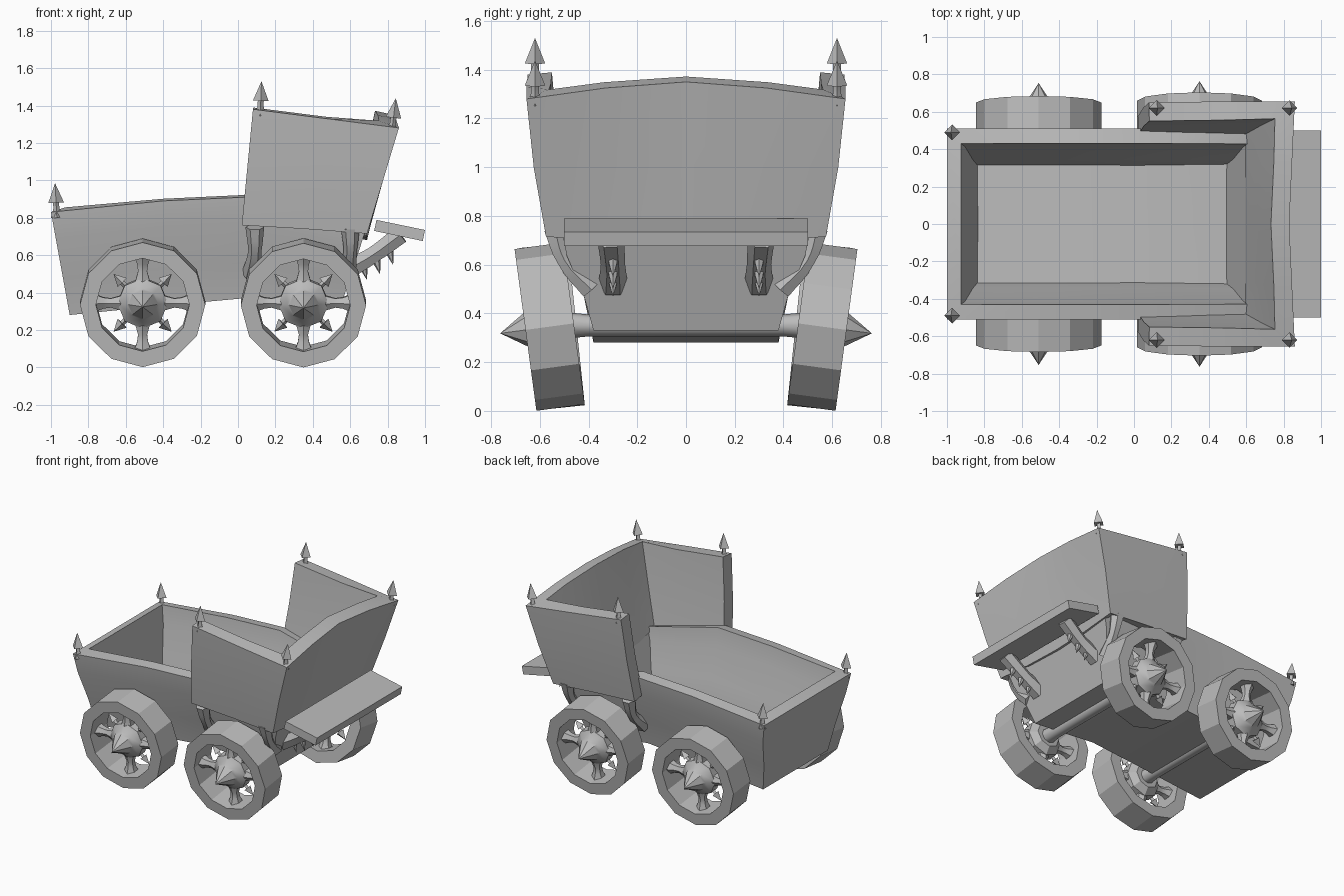
import bpy, bmesh
from math import cos, sin, tau, pi, radians
from mathutils import Matrix, Vector

if "Cube" in bpy.data.objects:
    bpy.data.objects.remove(bpy.data.objects["Cube"])

grey = bpy.data.materials.new("plain grey")
grey.use_nodes = True
grey.diffuse_color = (0.5, 0.5, 0.5, 1)
grey.node_tree.nodes["Principled BSDF"].inputs["Base Color"].default_value = (0.5, 0.5, 0.5, 1)


def finish(obj, smooth=None):
    obj.data.materials.clear()
    obj.data.materials.append(grey)
    if smooth:
        bpy.ops.object.select_all(action='DESELECT')
        obj.select_set(True)
        bpy.context.view_layer.objects.active = obj
        bpy.ops.object.shade_smooth_by_angle(angle=radians(smooth))
    return obj


def add_mesh(name, bm, matrix=Matrix(), smooth=None):
    mesh = bpy.data.meshes.new(name)
    bm.to_mesh(mesh)
    bm.free()
    obj = bpy.data.objects.new(name, mesh)
    bpy.context.collection.objects.link(obj)
    obj.matrix_world = matrix
    return finish(obj, smooth)


def lathe(name, profile, seg, matrix=Matrix(), smooth=None, ring=False):
    """Spin (radius, height) pairs about z; a ring joins its last row to its first."""
    bm = bmesh.new()
    rows = [[bm.verts.new((r * cos(tau * i / seg), r * sin(tau * i / seg), h))
             for i in range(seg)] for r, h in profile]
    pairs = list(zip(rows, rows[1:] + ([rows[0]] if ring else [])))
    for a, b in pairs:
        for i in range(seg):
            j = (i + 1) % seg
            bm.faces.new((a[i], a[j], b[j], b[i]))
    if not ring:
        bm.faces.new(rows[0])
        bm.faces.new(rows[-1])
    bmesh.ops.remove_doubles(bm, verts=bm.verts, dist=0.0005)
    bmesh.ops.recalc_face_normals(bm, faces=bm.faces)
    return add_mesh(name, bm, matrix, smooth)


def shell(name, rows, thickness, inside, capped=False):
    """Loft rows of points into a sheet and thicken it inward."""
    bm = bmesh.new()
    grid = [[bm.verts.new(p) for p in row] for row in rows]
    for a, b in zip(grid, grid[1:]):
        for i in range(len(a) - 1):
            bm.faces.new((a[i], a[i + 1], b[i + 1], b[i]))
    if capped:
        bm.faces.new(grid[0])
        bm.faces.new(grid[-1])
    bmesh.ops.recalc_face_normals(bm, faces=bm.faces)
    facing = sum(f.normal.dot(f.calc_center_median() - Vector(inside)) for f in bm.faces)
    if facing < 0:
        bmesh.ops.reverse_faces(bm, faces=bm.faces)
    obj = add_mesh(name, bm)
    mod = obj.modifiers.new("thickness", 'SOLIDIFY')
    mod.thickness, mod.offset, mod.use_even_offset = thickness, -1, True
    bpy.context.view_layer.objects.active = obj
    obj.select_set(True)
    bpy.ops.object.modifier_apply(modifier=mod.name)
    return finish(obj, 40)


def tube(name, points, radii):
    curve = bpy.data.curves.new(name, 'CURVE')
    curve.dimensions = '3D'
    curve.bevel_depth, curve.bevel_resolution = 1, 1
    curve.use_fill_caps, curve.resolution_u = True, 4
    spline = curve.splines.new('BEZIER')
    spline.bezier_points.add(len(points) - 1)
    for bp, p, r in zip(spline.bezier_points, points, radii):
        bp.co, bp.radius = p, r
        bp.handle_left_type = bp.handle_right_type = 'AUTO'
    obj = bpy.data.objects.new(name, curve)
    bpy.context.collection.objects.link(obj)
    bpy.ops.object.select_all(action='DESELECT')
    obj.select_set(True)
    bpy.context.view_layer.objects.active = obj
    bpy.ops.object.convert(target='MESH')
    return finish(bpy.context.object, 50)


# Tub: skewed U sections, closed at both ends
half = [(0.51, 1), (0.49, 0.75), (0.42, 0.35), (0.38, 0)]
section = half + [(0, 0)] + [(-y, h) for y, h in reversed(half)]
stations = [(-0.9, -1.0, 0.28, 0.83), (-0.4, -0.4, 0.33, 0.89),
            (0.04, 0.04, 0.37, 0.91), (0.55, 0.685, 0.33, 0.74)]
rows = [[(xb + (xt - xb) * h, y, zb + (zt - zb) * h) for y, h in section]
        for xb, xt, zb, zt in stations]
shell("tub", rows, 0.08, (-0.1, 0, 0.7), capped=True)

# High seat back wrapping round three sides
top = [(0.08, 0.65, 1.38), (0.47, 0.655, 1.33), (0.86, 0.655, 1.28),
       (0.845, 0.33, 1.325), (0.83, 0, 1.35)]
low = [(0.02, 0.575, 0.76), (0.36, 0.575, 0.74), (0.69, 0.575, 0.715),
       (0.69, 0.3, 0.69), (0.69, 0, 0.68)]


def both_sides(pts):
    return pts + [(x, -y, z) for x, y, z in reversed(pts[:-1])]


middle = [tuple((Vector(a) + Vector(b)) / 2 + Vector((0, 0.01 if a[1] > 0.5 else 0, 0)))
          for a, b in zip(top, low)]
shell("seat_back", [both_sides(r) for r in (top, middle, low)], 0.1, (0.2, 0, 1.05))

# Rear tray
bm = bmesh.new()
bmesh.ops.create_cube(bm, size=1, matrix=Matrix.Diagonal((0.265, 1.0, 0.06, 1)))
add_mesh("rear_tray", bm, Matrix.Translation((0.864, 0, 0.732)) @ Matrix.Rotation(radians(11.7), 4, 'Y'))

finial = [(0.032, -0.03), (0.016, 0.02), (0.016, 0.05), (0.042, 0.05), (0, 0.155)]
thorn = [(0.022, 0), (0.018, 0.02), (0, 0.075)]

for s, side in ((1, "left"), (-1, "right")):
    # Pointed finials on the rim corners
    for x, y, z, lean in ((-0.97, 0.49, 0.83, -3), (0.12, 0.62, 1.375, 2), (0.825, 0.62, 1.285, 7)):
        lathe(f"finial_{side}", finial, 4,
              Matrix.Translation((x, s * y, z)) @ Matrix.Rotation(radians(lean), 4, 'Y'), 30)

    # Curved struts between tub and seat back
    for x in (0.09, 0.6):
        tube(f"strut_{side}", [(x, s * 0.54, 0.75), (x, s * 0.5, 0.62), (x - 0.02, s * 0.39, 0.5)],
             (0.05, 0.035, 0.05))

    # Tray brackets with thorns underneath
    tube(f"tray_bracket_{side}",
         [(0.58, s * 0.3, 0.52), (0.72, s * 0.3, 0.6), (0.87, s * 0.31, 0.71)], (0.06, 0.05, 0.055))
    for x, z in ((0.67, 0.54), (0.74, 0.57), (0.81, 0.62)):
        lathe(f"bracket_thorn_{side}", thorn, 6,
              Matrix.Translation((x, s * 0.3, z)) @ Matrix.Rotation(radians(165), 4, 'Y'), 50)

    # Cambered wheels: local z is the outward axle direction
    for x, y, camber, end in ((-0.51, 0.55, 6, "front"), (0.35, 0.56, 7.7, "rear")):
        place = (Matrix.Translation((x, s * y, 0.345))
                 @ Matrix.Rotation(radians(-s * (90 + camber)), 4, 'X'))
        tag = f"{end}_{side}"
        lathe(f"wheel_rim_{tag}", [(0.25, -0.1), (0.335, -0.1), (0.335, 0.1), (0.25, 0.1)],
              12, place, ring=True)
        lathe(f"wheel_hub_{tag}", [(0.09, -0.08), (0.135, -0.04), (0.135, 0.03), (0.085, 0.07),
                                   (0.075, 0.09), (0, 0.205)], 8, place, 30)
        for k in range(4):
            turn = place @ Matrix.Rotation(k * pi / 2, 4, 'Z') @ Matrix.Rotation(pi / 2, 4, 'Y')
            lathe(f"spoke_{tag}", [(0.05, 0.1), (0.028, 0.17), (0.034, 0.21), (0.055, 0.26)],
                  6, turn, 50)
            turn = place @ Matrix.Rotation((k + 0.5) * pi / 2, 4, 'Z') @ Matrix.Rotation(pi / 2, 4, 'Y')
            lathe(f"hub_thorn_{tag}", [(0.014, 0.1), (0.014, 0.155), (0.034, 0.155), (0, 0.22)],
                  4, turn, 30)

# Axles
for x, end in ((-0.51, "front"), (0.35, "rear")):
    lathe(f"axle_{end}", [(0.06, -0.55), (0.045, -0.4), (0.045, 0.4), (0.06, 0.55)], 8,
          Matrix.Translation((x, 0, 0.35)) @ Matrix.Rotation(pi / 2, 4, 'X'), 50)
